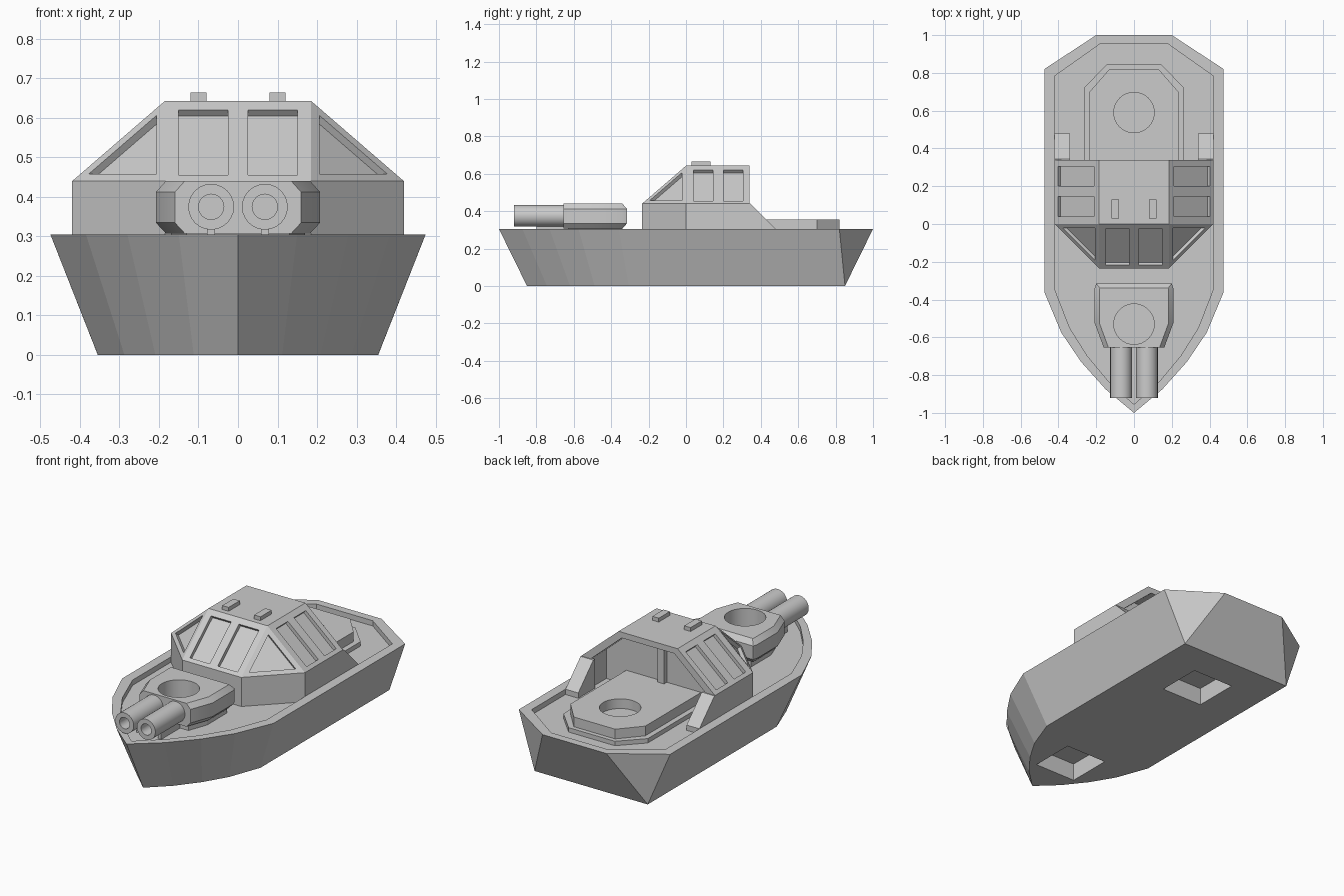
import bpy, bmesh
from math import pi, cos, sin
from mathutils import Vector as V

if "Cube" in bpy.data.objects:
    bpy.data.objects.remove(bpy.data.objects["Cube"])


def loft(name, rings, merge=False):
    """Closed solid through rings of equal point count."""
    bm = bmesh.new()
    vs = [[bm.verts.new(p) for p in r] for r in rings]
    n = len(rings[0])
    for a, b in zip(vs, vs[1:]):
        for i in range(n):
            j = (i + 1) % n
            bm.faces.new((a[i], a[j], b[j], b[i]))
    bm.faces.new(vs[0])
    bm.faces.new(vs[-1])
    if merge:
        bmesh.ops.remove_doubles(bm, verts=bm.verts, dist=1e-4)
    bmesh.ops.recalc_face_normals(bm, faces=bm.faces)
    me = bpy.data.meshes.new(name)
    bm.to_mesh(me)
    bm.free()
    ob = bpy.data.objects.new(name, me)
    bpy.context.collection.objects.link(ob)
    return ob


def sweep(name, pts, vec):
    return loft(name, [[V(p) for p in pts], [V(p) + V(vec) for p in pts]])


def prism(name, half, z0, z1):
    return sweep(name, [(x, y, z0) for x, y in mirrored(half)], (0, 0, z1 - z0))


def box(name, x0, x1, y0, y1, z0, z1):
    return sweep(name, [(x0, y0, z0), (x1, y0, z0), (x1, y1, z0), (x0, y1, z0)], (0, 0, z1 - z0))


def mirrored(half):
    """Full outline from the +x half, front to back."""
    return half + [(-x, y) for x, y in reversed(half) if x > 1e-6]


def cylinder(name, c, r, vec, n=24):
    c, d = V(c), V(vec).normalized()
    u = V((1, 0, 0))
    w = d.cross(u)
    pts = [c + r * (cos(2 * pi * i / n) * u + sin(2 * pi * i / n) * w) for i in range(n)]
    return sweep(name, pts, vec)


def smooth(ob):
    bpy.ops.object.select_all(action='DESELECT')
    bpy.context.view_layer.objects.active = ob
    ob.select_set(True)
    bpy.ops.object.shade_smooth_by_angle(angle=0.5)


def cut(ob, cutter):
    m = ob.modifiers.new("cut", 'BOOLEAN')
    m.operation, m.solver, m.object = 'DIFFERENCE', 'EXACT', cutter
    bpy.context.view_layer.objects.active = ob
    bpy.ops.object.modifier_apply(modifier=m.name)
    bpy.data.objects.remove(cutter)


FLOOR = 0.275

# Hull with tapered sides, recessed deck and two square sockets underneath
bow = [(0, -1), (.15, -.875), (.28, -.73), (.385, -.575), (.475, -.36)]
deck = bow + [(.475, .82), (.2, 1)]
keel = [(x * .747, y * .85) for x, y in bow] + [(.355, .85), (.355, .85)]
hull = loft("hull", [[(x, y, 0) for x, y in mirrored(keel)],
                     [(x, y, .305) for x, y in mirrored(deck)]], merge=True)
cut(hull, prism("deck_cutter", [(x * .885, y * .955) for x, y in deck], FLOOR, .4))
for y in (-.53, .53):
    cut(hull, box("socket_cutter", -.13, .13, y - .13, y + .13, -.1, .1))

# Cabin: faceted wheelhouse
plan = mirrored([(.185, -.235), (.42, 0), (.42, .34)])
roof = mirrored([(.185, 0), (.185, 0), (.185, .34)])
cabin = loft("cabin", [[(x, y, FLOOR - .01) for x, y in plan], [(x, y, .44) for x, y in plan],
                       [(x, y, .643) for x, y in roof]], merge=True)


def window(pts):
    """Sink a window outline 0.02 into the sloping cabin wall."""
    p = [V(q) for q in pts]
    n = (p[1] - p[0]).cross(p[2] - p[0]).normalized()
    if n.z < 0:
        n = -n
    cut(cabin, sweep("window_cutter", [q - n * .02 for q in p], n * .06))


def slope(z):
    return (z - .44) / .203


lo, hi = .455, .62
for s in (-1, 1):
    # front windows
    yl, yh = (-.235 * (1 - slope(z)) for z in (lo, hi))
    window([(s * .025, yl, lo), (s * .15, yl, lo), (s * .15, yh, hi), (s * .025, yh, hi)])
    # side windows
    xl, xh = (s * (.42 - .235 * slope(z)) for z in (lo, hi))
    for y0, y1 in ((.04, .145), (.2, .305)):
        window([(xl, y0, lo), (xl, y1, lo), (xh, y1, hi), (xh, y0, hi)])
    # triangular corner windows
    tri = [V((s * .42, 0, .44)), V((s * .185, -.235, .44)), V((s * .185, 0, .643))]
    mid = sum(tri, V()) / 3
    window([mid + (q - mid) * .73 for q in tri])

# Open back of the cabin with a centre post
back = mirrored([(.36, .25), (.36, .44), (.165, .61)])
cut(cabin, sweep("back_cutter", [(x, .2, z) for x, z in back], (0, .3, 0)))
box("cabin_back_post", -.02, .02, .19, .225, FLOOR, .615)

# Roof blocks and sloping rear braces
for s, side in ((-1, "left"), (1, "right")):
    box("roof_block_" + side, s * .08, s * .12, .03, .13, .63, .665)
    brace = [(.33, FLOOR - .01), (.33, .44), (.345, .44), (.48, .305), (.48, FLOOR - .01)]
    sweep("rear_brace_" + side, [(s * .34, y, z) for y, z in brace], (s * .08, 0, 0))

# Rear turret platform, stepped, with a round socket
prism("rear_platform_step", [(.265, .19), (.265, .72), (.145, .845)], FLOOR - .01, .3)
rear = prism("rear_platform", [(.235, .19), (.235, .70), (.13, .82)], .28, .355)
cut(rear, cylinder("socket_cutter", (0, .59, .29), .107, (0, 0, .1), 32))
smooth(rear)

# Front gun turret: bevelled body on a smaller base
prism("gun_turret_base", [(.13, -.63), (.17, -.52), (.17, -.34)], FLOOR - .01, .315)
wide = [(.16, -.655), (.208, -.525), (.208, -.34), (.2, -.315)]
slim = [(.135, -.655), (.183, -.525), (.183, -.345), (.18, -.34)]
turret = loft("gun_turret", [[(x, y, z) for x, y in mirrored(h)] for h, z in
                             ((slim, .308), (wide, .335), (wide, .412), (slim, .44))])
cut(turret, cylinder("socket_cutter", (0, -.53, .34), .107, (0, 0, .2), 32))
smooth(turret)

# Twin barrels with bores and supports
for s, side in ((-1, "left"), (1, "right")):
    barrel = cylinder("gun_barrel_" + side, (s * .068, -.92, .375), .058, (0, .275, 0))
    cut(barrel, cylinder("bore_cutter", (s * .068, -1, .375), .032, (0, .16, 0)))
    smooth(barrel)
    box("barrel_support_" + side, s * .058, s * .078, -.8, -.6, FLOOR - .01, .33)
